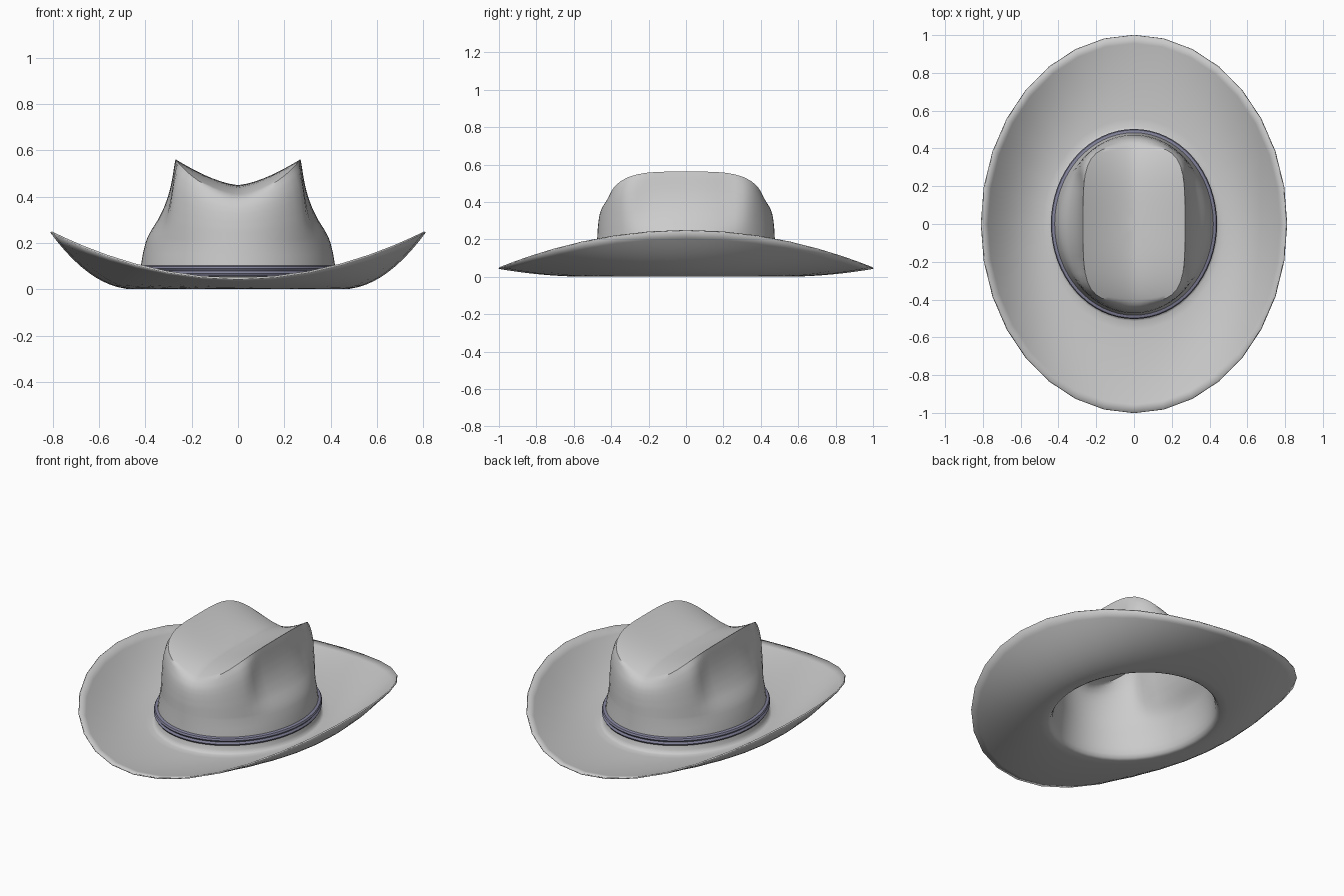
import bpy
from math import sin, cos, pi

if "Cube" in bpy.data.objects:
    bpy.data.objects.remove(bpy.data.objects["Cube"])

N = 64
ANG = [2 * pi * i / N for i in range(N)]


def ellipse(a, b, z):
    return [(a * cos(t), b * sin(t), z) for t in ANG]


def facet(ring):
    # straighten every second point so the outline has 32 sides
    out = list(ring)
    for i in range(1, N, 2):
        p, q = ring[i - 1], ring[(i + 1) % N]
        out[i] = tuple((u + v) / 2 for u, v in zip(p, q))
    return out


def interp(pts, t):
    for (t0, s0), (t1, s1) in zip(pts, pts[1:]):
        if t <= t1:
            return s0 + (s1 - s0) * (t - t0) / (t1 - t0)
    return pts[-1][1]


def skin(name, rings, closed=False, tip=None, angle=0.7):
    verts = [p for r in rings for p in r]
    n = len(rings)
    faces = []
    for j in range(n if closed else n - 1):
        a, b = j * N, ((j + 1) % n) * N
        for i in range(N):
            k = (i + 1) % N
            faces.append((a + i, a + k, b + k, b + i))
    if tip:
        verts.append(tip)
        a = (n - 1) * N
        faces += [(a + i, a + (i + 1) % N, len(verts) - 1) for i in range(N)]
    me = bpy.data.meshes.new(name)
    me.from_pydata(verts, [], faces)
    ob = bpy.data.objects.new(name, me)
    bpy.context.collection.objects.link(ob)
    bpy.context.view_layer.objects.active = ob
    ob.select_set(True)
    bpy.ops.object.shade_smooth_by_angle(angle=angle)
    ob.select_set(False)
    return ob


# Brim: flat at the crown, curling up strongly at the sides
rings = []
for j in range(12):
    t = 1 - j / 11
    rings.append(facet([((0.45 + 0.355 * t) * cos(a), (0.515 + 0.485 * t) * sin(a),
                         0.008 + (0.042 + 0.2 * cos(a) ** 2) * t * t) for a in ANG]))

# Flare at the foot of the crown and lower wall
for a, b, z in [(0.438, 0.503, 0.013), (0.43, 0.494, 0.03), (0.424, 0.487, 0.06),
                (0.42, 0.483, 0.1), (0.412, 0.479, 0.15)]:
    rings.append(ellipse(a, b, z))


# Crown top: squarish rim enclosing a lengthwise valley
def top_point(a, scale):
    k = (abs(cos(a)) ** 4 + abs(sin(a)) ** 4) ** -0.25 * scale
    x, y = 0.27 * k * cos(a), 0.41 * k * sin(a)
    return x, y, 0.45 + 0.112 * (abs(x) / 0.27) ** 1.5 - 0.045 * (abs(y) / 0.41) ** 4


# Upper wall: pinched at the sides, rounded at the front and back
SIDE = [(0, 0), (0.08, 0.08), (0.167, 0.22), (0.28, 0.42), (0.417, 0.61), (0.555, 0.75),
        (0.69, 0.85), (0.83, 0.92), (0.93, 0.96), (1, 1)]
FRONT = [(0, 0), (0.3, 0.05), (0.5, 0.12), (0.65, 0.2), (0.78, 0.33), (0.88, 0.52),
         (0.95, 0.73), (1, 1)]
STEPS = 18
for j in range(STEPS + 1):
    t = j / STEPS
    ring = []
    for a in ANG:
        x1, y1, z1 = top_point(a, 1)
        u = min(1, max(0, (abs(y1) - 0.2) / 0.17))
        w = u * u * (3 - 2 * u)
        s = interp(SIDE, t) * (1 - w) + interp(FRONT, t) * w
        x0, y0 = 0.40 * cos(a), 0.475 * sin(a)
        ring.append((x0 + (x1 - x0) * s, y0 + (y1 - y0) * s, 0.2 + (z1 - 0.2) * t))
    rings.append(ring)
for s in (0.96, 0.9, 0.8, 0.68, 0.55, 0.42, 0.28, 0.14):
    rings.append([top_point(a, s) for a in ANG])

hat = skin("hat_body", rings, tip=(0, 0, 0.45), angle=1.0)
shell = hat.modifiers.new("thickness", 'SOLIDIFY')
shell.thickness = 0.008
shell.offset = -1

# Hat band: two raised cords around the crown foot
mat = bpy.data.materials.new("band_blue_grey")
mat.diffuse_color = (0.22, 0.22, 0.32, 1)
mat.use_nodes = True
mat.node_tree.nodes["Principled BSDF"].inputs["Base Color"].default_value = mat.diffuse_color
profile = [(-0.004, 0.055), (0.011, 0.058), (0.016, 0.067), (0.008, 0.078),
           (0.016, 0.089), (0.011, 0.099), (-0.004, 0.103)]
band = skin("hat_band", [ellipse(0.424 + o, 0.487 + o, z) for o, z in profile], closed=True)
band.data.materials.append(mat)
